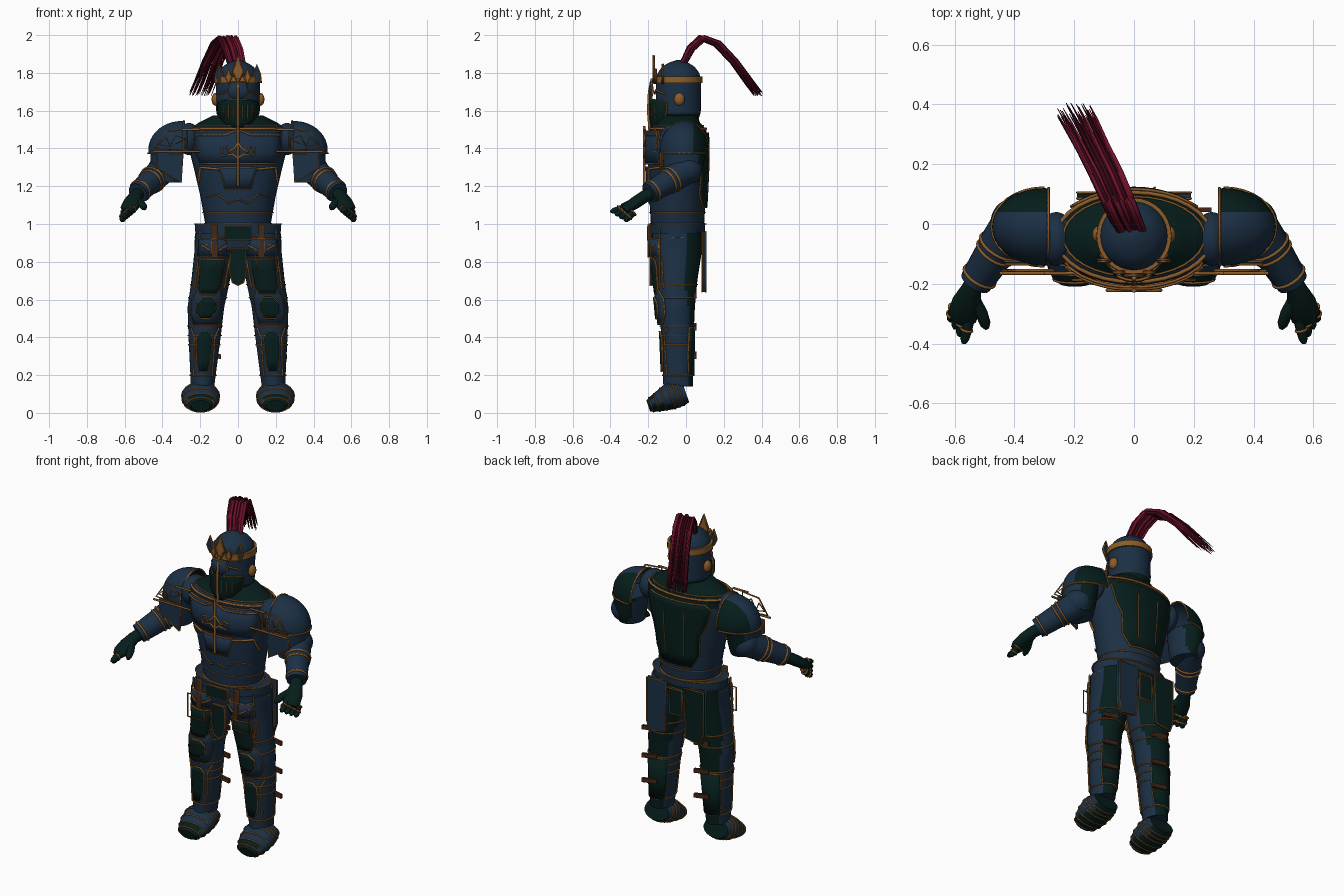
import bpy, bmesh, random
from math import sin, cos, pi, sqrt
from mathutils import Vector, Matrix

if "Cube" in bpy.data.objects:
    bpy.data.objects.remove(bpy.data.objects["Cube"])
random.seed(4)

def material(name, rgb):
    m = bpy.data.materials.new(name)
    m.use_nodes = True
    m.diffuse_color = (*rgb, 1)
    m.node_tree.nodes["Principled BSDF"].inputs["Base Color"].default_value = (*rgb, 1)
    return m

BLUE = material("blue steel", (.011, .029, .058))
GREEN = material("dark green", (.0018, .0125, .011))
GOLD = material("aged gold", (.26, .105, .022))
BROWN = material("brown leather", (.06, .02, .01))
RED = material("crimson", (.17, .006, .024))
WINE = material("dark wine", (.035, .002, .007))

def link(name, data, mats):
    for m in mats:
        data.materials.append(m)
    ob = bpy.data.objects.new(name, data)
    bpy.context.collection.objects.link(ob)
    return ob

def finish(name, bm, mats, rule=None):
    bmesh.ops.recalc_face_normals(bm, faces=bm.faces)
    for f in bm.faces:
        f.smooth = True
        f.material_index = int(rule(f.calc_center_median())) if rule else 0
    me = bpy.data.meshes.new(name)
    bm.to_mesh(me)
    bm.free()
    me.set_sharp_from_angle(angle=.6)
    return link(name, me, mats)

def bridge(bm, rings, closed):
    vs = [[bm.verts.new(p) for p in r] for r in rings]
    n = len(vs[0])
    for a, b in zip(vs, vs[1:]):
        for i in range(n if closed else n - 1):
            bm.faces.new((a[i], a[(i + 1) % n], b[(i + 1) % n], b[i]))
    return vs

def skin(name, rings, mats, rule=None):
    """Closed body through rings of points."""
    bm = bmesh.new()
    vs = bridge(bm, rings, True)
    bm.faces.new(vs[0])
    bm.faces.new(vs[-1])
    finish(name, bm, mats, rule)

def ring(c, u, v, n=32):
    return [Vector(c) + u * cos(2 * pi * i / n) + v * sin(2 * pi * i / n) for i in range(n)]

def at(prof, z):
    """Interpolated (cx, cy, rx, ry) of an upright profile."""
    z = min(max(z, prof[0][0]), prof[-1][0])
    for a, b in zip(prof, prof[1:]):
        if z <= b[0]:
            t = (z - a[0]) / (b[0] - a[0])
            return [p + (q - p) * t for p, q in zip(a[1:], b[1:])]

def level(prof, z, grow=0):
    cx, cy, rx, ry = at(prof, z)
    return ring((cx, cy, z), Vector((rx + grow, 0, 0)), Vector((0, ry + grow, 0)))

def loft(name, prof, mats, rule=None, step=.02):
    lo, hi = prof[0][0], prof[-1][0]
    n = max(1, round((hi - lo) / step))
    skin(name, [level(prof, lo + (hi - lo) * i / n) for i in range(n + 1)], mats, rule)

def tube(name, pts, radii, mats, rule=None):
    """Body along a sloping path; radii are (across, upright)."""
    pts = [Vector(p) for p in pts]
    t = (pts[-1] - pts[0]).normalized()
    u = t.cross(Vector((0, 0, 1))).normalized()
    v = u.cross(t)
    rings = [ring(p, u * a, v * b, 20) for p, (a, b) in zip(pts, radii)]
    skin(name, rings, mats, rule)
    return rings

def trim(name, paths, closed=False, r=.005, mat=GOLD, taper=None):
    cu = bpy.data.curves.new(name, 'CURVE')
    cu.dimensions, cu.bevel_depth, cu.bevel_resolution, cu.use_fill_caps = '3D', r, 1, True
    for path in paths:
        sp = cu.splines.new('POLY')
        sp.points.add(len(path) - 1)
        sp.use_cyclic_u = closed
        for i, p in enumerate(path):
            sp.points[i].co = (*p, 1)
            sp.points[i].radius = taper[i] if taper else 1
    link(name, cu, [mat])

def on(prof, dx, z, f, off):
    """Point on the front (f=-1) or back (f=1) of a profile."""
    cx, cy, rx, ry = at(prof, z)
    k = max(-.98, min(.98, dx / rx))
    return Vector((cx + k * rx, cy + f * (ry * sqrt(1 - k * k) + off), z))

def line(name, prof, pts, f=-1, off=.006, r=.005):
    """Raised trim following a surface, and its mirror."""
    steps = [(a[0] + (b[0] - a[0]) * i / 8, a[1] + (b[1] - a[1]) * i / 8) for a, b in zip(pts, pts[1:]) for i in range(9)]
    trim(name, [[on(prof, s * x, z, f, off) for x, z in steps] for s in (1, -1)], r=r)

def panel(name, prof, rows, mat, f=-1, off=.008):
    """Curved plate from (height, half width) rows, edged in gold."""
    bm = bmesh.new()
    grid = [[on(prof, w * (i / 5 - 1), z, f, off) for i in range(11)] for z, w in rows]
    bridge(bm, grid, False)
    mod = finish(name, bm, [mat]).modifiers.new("thickness", 'SOLIDIFY')
    mod.thickness, mod.offset = .008, 0
    trim(name + "_edge", [grid[0] + [r[-1] for r in grid[1:-1]] + grid[-1][::-1] + [r[0] for r in grid[-2:0:-1]]], True)

def plate(name, outline, y, mat, depth=.01, edge=True):
    """Flat upright plate from an x-z outline."""
    sides = [[Vector((x, y - d, z)) for x, z in outline] for d in (depth, 0)]
    skin(name, sides, [mat])
    if edge:
        trim(name + "_edge", sides, True, .004)

def box(x, z, w, h):
    return [(x - w, z - h), (x + w, z - h), (x + w, z + h), (x - w, z + h)]

def ball(name, c, size, mats, rule=None, cuts=()):
    """Ellipsoid; each cut is (point, normal, remove the far side)."""
    bm = bmesh.new()
    bmesh.ops.create_uvsphere(bm, u_segments=36, v_segments=24, radius=1,
                              matrix=Matrix.Translation(c) @ Matrix.Diagonal((*size, 1)))
    for co, no, clear in cuts:
        bmesh.ops.bisect_plane(bm, geom=bm.verts[:] + bm.edges[:] + bm.faces[:], plane_co=co, plane_no=no, clear_outer=clear)
    finish(name, bm, mats, rule)

# Torso, collar and breast ornament
torso = [(.98, 0, -.045, .17, .14), (1.15, 0, -.045, .2, .15), (1.3, 0, -.045, .235, .157), (1.42, 0, -.045, .265, .16),
         (1.5, 0, -.045, .265, .152), (1.535, 0, -.04, .21, .115), (1.575, 0, -.04, .13, .1)]
loft("torso", torso, [BLUE, GREEN], lambda c: c.z > 1.515 or (c.y > 0 and c.z > 1.46))
panel("back_plate", torso, [(1.09, .1), (1.16, .14), (1.28, .15), (1.34, .18), (1.45, .21), (1.48, .18)], GREEN, 1)
panel("belly_plate", torso, [(1.19, .07), (1.24, .08), (1.3, .1)], BLUE)
panel("breast_plate", torso, [(1.32, .2), (1.38, .23), (1.49, .22)], BLUE, -1, .014)
line("breast_lines", torso, [(0, 1.5), (.07, 1.47), (.23, 1.47)], -1, .02)
line("rib_lines", torso, [(.1, 1.29), (.2, 1.3), (.21, 1.22)], r=.007)
line("belly_lines", torso, [(0, 1.13), (.05, 1.11), (.11, 1.16), (.17, 1.14)], r=.004)
line("spine_lines", torso, [(.07, 1.42), (.06, 1.15)], 1, .012, .004)
for z, r in ((1.0, .005), (1.06, .003), (1.505, .007), (1.52, .004)):
    trim("torso_ring", [level(torso, z, .003)], True, r)
scroll = ((0, 1.35), (.03, 1.37), (.08, 1.36), (.09, 1.4), (.06, 1.41), (.05, 1.38), (.02, 1.4), (0, 1.43))
trim("breast_scroll", [[(s * x, -.222, z) for x, z in scroll] for s in (1, -1)], r=.006)
trim("breast_rod", [[(0, -.222, 1.52), (0, -.222, 1.2)]], r=.008)

# Helmet, face guard and crown
helmet = [(1.55, 0, -.04, .1, .105), (1.59, 0, -.04, .115, .118), (1.76, 0, -.04, .118, .12), (1.8, 0, -.04, .107, .11),
          (1.83, 0, -.04, .085, .088), (1.852, 0, -.04, .055, .057), (1.868, 0, -.04, .01, .01)]
loft("helmet", helmet, [BLUE, GREEN], lambda c: c.z < 1.58, .012)
guard = [(1.49, 0, -.04, .08, .13), (1.57, 0, -.04, .118, .145), (1.76, 0, -.04, .122, .14)]
panel("face_guard", guard, [(1.5, .03), (1.54, .09), (1.6, .11), (1.645, .11), (1.66, .04)], GREEN)
for x in (.025, .05, .075):
    line("guard_bar", guard, [(x, 1.56), (x, 1.63)], -1, .013, .003)
line("brow_line", helmet, [(0, 1.69), (.04, 1.71), (.1, 1.69)])
panel("nose_plate", guard, [(1.66, .03), (1.7, .055), (1.75, .04)], BLUE)
trim("nose_rod", [[(0, -.19, 1.47), (0, -.2, 1.6), (0, -.195, 1.7), (0, -.18, 1.77)]], r=.008)
loft("crown_band", [(1.747, 0, -.04, .126, .128), (1.782, 0, -.04, .125, .127)], [GOLD])
leaf = ((0, 0), (.6, .25), (1, .45), (.5, .7), (0, 1), (-.5, .7), (-1, .45), (-.6, .25))
for x, y, w, h, m in ((0, -.168, .03, .145, GOLD), (.05, -.158, .018, .075, GOLD), (.1, -.12, .02, .1, BLUE)):
    for s in (1, -1) if x else (1,):
        plate("crown_leaf", [(s * x + w * a, 1.745 + h * b) for a, b in leaf], y, m, .006)

# Plume of loose strands
spine = ((0, 0, 1.85, .015), (-.02, .04, 1.93, .02), (-.045, .1, 1.985, .022), (-.08, .18, 1.955, .024),
         (-.125, .27, 1.86, .025), (-.165, .35, 1.75, .03), (-.19, .395, 1.69, .032))
for name, mat, count in (("plume_bright", RED, 24), ("plume_dark", WINE, 16)):
    spread = [[random.uniform(-1, 1) for _ in range(3)] for _ in range(count)]
    trim(name, [[(-.01 + a * (.03 + k) + x, -.015 + y + b * k * .8, z + c * k * .4) for x, y, z, k in spine]
                for a, b, c in spread], r=.008, mat=mat, taper=(.9, 1, 1, .9, .65, .4, .15))

# Hips, belt and flaps
hips = [(.86, 0, -.045, .21, .13), (.93, 0, -.045, .225, .145), (1, 0, -.045, .228, .147)]
loft("hips", hips, [BLUE, GREEN], lambda c: c.y > .05 and c.z < .97)
trim("hip_rings", [level(hips, z, .002) for z in (.93, 1.0)], True, .004)
plate("front_flap", [(-.03, .69), (0, .675), (.03, .69), (.045, .75), (.04, .87), (-.04, .87), (-.045, .75)], -.18, GREEN)
plate("belt_plate", box(0, .95, .07, .035), -.193, GREEN)
plate("back_flap", box(0, .86, .04, .08), .1, GREEN)

for s, side in ((1, "left_"), (-1, "right_")):
    def flip(pts):
        return [(s * p[0], *p[1:]) for p in pts]
    ball(side + "ear_boss", (s * .118, -.035, 1.66), (.022, .028, .034), [GOLD])

    # Leg with fitted plates
    leg = [(z, s * cx, *rest) for z, cx, *rest in (
        (.14, .188, -.042, .062, .078), (.2, .185, -.042, .067, .08), (.4, .177, -.045, .085, .085), (.56, .17, -.048, .097, .095),
        (.7, .145, -.05, .102, .11), (.85, .125, -.047, .106, .13), (.95, .118, -.045, .11, .135))]
    loft(side + "leg", leg, [BLUE, GREEN], lambda c: c.y > (0 if c.z > .6 else .012))
    for part, rows, mat, f, off in (
            ("thigh_plate", [(.63, .04), (.66, .058), (.76, .065), (.81, .06)], GREEN, -1, .014),
            ("hip_plate", [(.83, .085), (.92, .085)], BLUE, -1, .018),
            ("knee_plate", [(.5, .025), (.53, .05), (.58, .05), (.61, .025)], GREEN, -1, .022),
            ("knee_guard", [(.47, .06), (.53, .078), (.6, .08), (.65, .06)], BLUE, -1, .012),
            ("shin_plate", [(.22, .02), (.28, .035), (.4, .04), (.43, .02)], GREEN, -1, .008),
            ("calf_plate", [(.2, .05), (.3, .06), (.45, .065)], GREEN, 1, .003)):
        panel(side + part, leg, rows, mat, f, off)
    line(side + "shin_lines", leg, [(.05, .2), (.055, .4), (.075, .45)])
    line(side + "thigh_lines", leg, [(.08, .66), (.085, .83)])
    line(side + "thigh_bars", leg, [(.02, .86), (.075, .89)], -1, .024)
    trim(side + "leg_rings", [level(leg, z, .002) for z in (.2, .36, .41, .46, .61, .68)], True, .004)
    x = .16 if s > 0 else -.19
    for z in (.3, .45, .62):
        plate(side + "calf_strap", [(x, z), (x + .1, z - .015), (x + .1, z + .01), (x, z + .025)], .055, BROWN, .015, False)
    plate(side + "thigh_strap", box(s * .125, .91, .014, .085), -.19, BROWN)
    seat = flip([(.07, .66), (.17, .64), (.19, .7), (.19, .96), (.06, .96)])
    plate(side + "seat_plate", seat, .105, BLUE if s > 0 else GREEN, .02)
    trim(side + "thigh_frame", [[(x, -.188, z) for x, z in box(s * .15, .82, .055, .07)]], True, .004)
    trim(side + "hip_rods", [flip([(.2, y, .97), (.215, y, .78), (.2, y, .66)]) for y in (-.14, -.1)], r=.005)

    # Layered boot
    rows = [(0, .105, .08, .052), (-.03, .1, .09, .064), (-.055, .096, .096, .07), (-.08, .09, .1, .073), (-.12, .072, .098, .062),
            (-.155, .055, .088, .05), (-.185, .043, .072, .04), (-.2, .037, .05, .03)]
    rings = tube(side + "boot", [(s * .198, y, z) for y, z, a, b in rows], [(a, b) for y, z, a, b in rows],
                 [BLUE, GREEN], lambda c: c.z < .045 or c.y > -.005 or c.y < -.18)
    trim(side + "boot_bands", rings[1:-1], True, .004)

    # Shoulder guard and upper arm
    ball(side + "shoulder_guard", (s * .3, -.01, 1.39), (.175, .13, .155), [BLUE, GREEN], lambda c: c.y > .04,
         (((0, 0, 1.375), (0, 0, -1), True), ((s * .285, 0, 0), (-s, 0, 0), True), ((0, .04, 0), (0, 1, 0), False)))
    ball(side + "shoulder_strap", (s * .26, -.05, 1.45), (.06, .09, .085), [BLUE])
    upper = [(1.22, s * .375, -.02, .07, .085), (1.27, s * .38, -.015, .083, .1), (1.385, s * .375, -.01, .088, .115)]
    loft(side + "upper_arm", upper, [BLUE, GREEN], lambda c: c.y > .06)
    plate(side + "arm_plate", flip([(.29, 1.38), (.43, 1.38), (.43, 1.3), (.3, 1.22)]), -.125, BLUE)
    trim(side + "shoulder_lattice", [flip([(x, -.155, z) for x, z in pts]) for pts in
         (((.27, 1.5), (.38, 1.49), (.44, 1.4), (.27, 1.39)), ((.28, 1.45), (.33, 1.47), (.36, 1.41)),
          ((.36, 1.41), (.38, 1.46), (.42, 1.42)))], True)
    trim(side + "shoulder_rods", [flip([(.2, -.165, z), (x, -.165, z)]) for x, z in ((.45, 1.385), (.3, 1.5))], r=.006)
    half = [pi * i / 16 for i in range(17)]
    trim(side + "shoulder_rim", [[(s * (.3 + .176 * sin(a)), -.01 + .131 * cos(a), 1.375) for a in half],
                                 [(s * .286, -.01 + .13 * cos(a), 1.39 + .155 * sin(a)) for a in half]])

    # Forearm, cuff and gauntlet
    ball(side + "elbow", (s * .405, .005, 1.285), (.075, .08, .075), [BLUE])
    path = [Vector((s * .4, .005, 1.285)).lerp(Vector((s * .53, -.195, 1.165)), t) for t in (0, .4, .5, .9, 1)]
    rings = tube(side + "forearm", path, [(r, r) for r in (.074, .07, .066, .058, .055)], [BLUE])
    trim(side + "forearm_bands", rings[1:4], True, .006)
    palm = [(.52, -.18, 1.165), (.545, -.22, 1.145), (.56, -.265, 1.115), (.575, -.31, 1.085), (.58, -.33, 1.07)]
    tube(side + "palm", flip(palm), [(.035, .035), (.035, .033), (.05, .032), (.05, .026), (.035, .018)], [GREEN])
    for t in (0, 1 / 3, 2 / 3, 1):
        a = Vector((s * (.55 + .05 * t), -.31 + .03 * t, 1.09 - .03 * t))
        b = Vector((s * (.57 + .044 * t), -.4 + .075 * t, 1.065 - .05 * t))
        rings = tube(side + "finger", [a, a.lerp(b, .5), a.lerp(b, .85), b], [(r, r) for r in (.019, .018, .015, .007)], [GREEN])
        trim(side + "knuckles", rings[:2], True)
    thumb = [(.54, -.25, 1.125), (.51, -.3, 1.105), (.497, -.335, 1.09), (.492, -.35, 1.08)]
    tube(side + "thumb", flip(thumb), [(r, r) for r in (.024, .021, .018, .008)], [GREEN])
